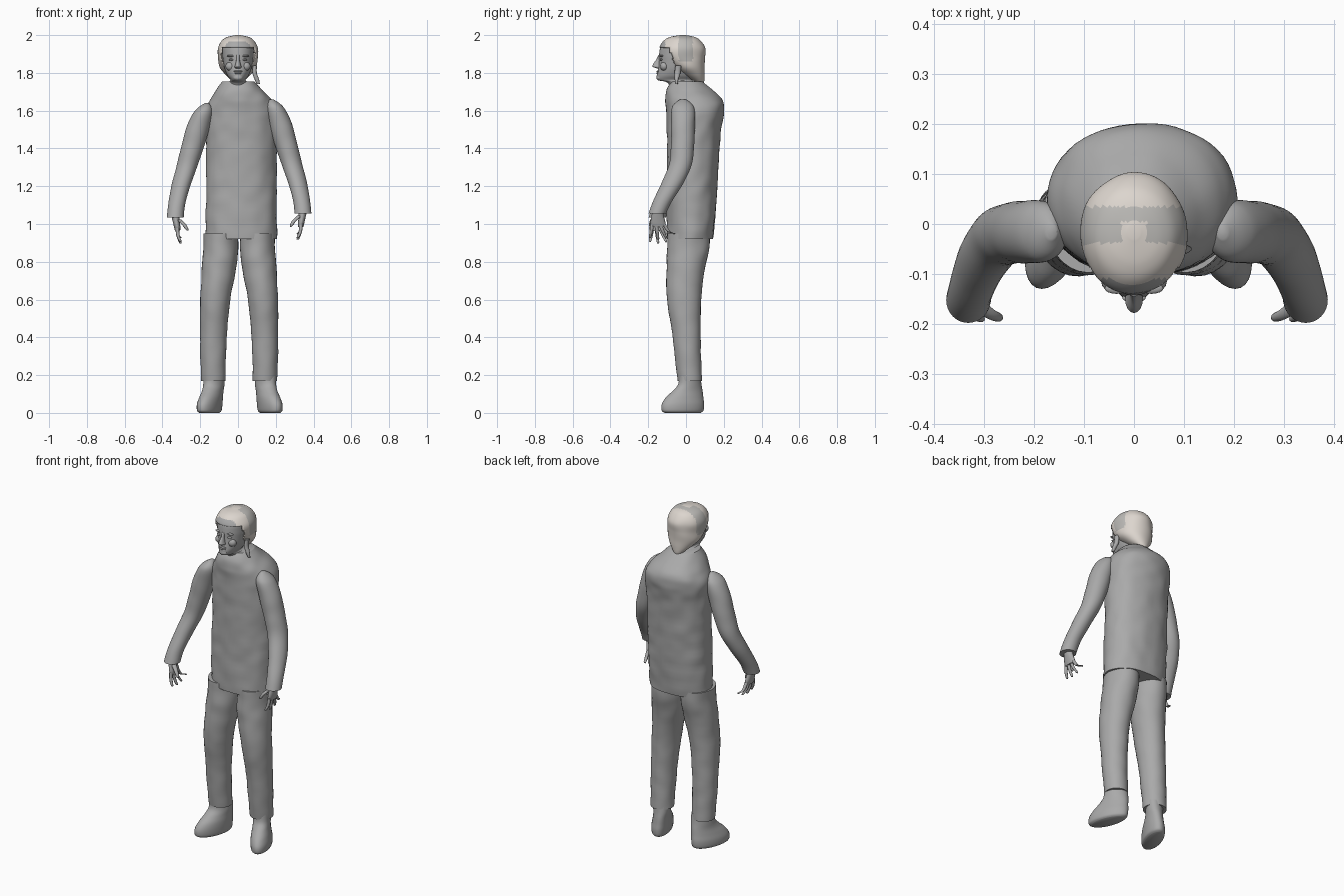
import bpy, bmesh, math
from mathutils import Vector, noise

if "Cube" in bpy.data.objects:
    bpy.data.objects.remove(bpy.data.objects["Cube"])


def material(name, colour):
    mat = bpy.data.materials.new(name)
    mat.use_nodes = True
    mat.diffuse_color = (*colour, 1)
    mat.node_tree.nodes["Principled BSDF"].inputs["Base Color"].default_value = (*colour, 1)
    return mat


grey = material("plain grey", (0.4, 0.4, 0.4))
pale = material("pale hair", (0.72, 0.67, 0.62))
band_grey = material("hair band grey", (0.5, 0.49, 0.47))


def finish(name, bm, mats):
    """Turn a bmesh into a smooth-shaded object."""
    bmesh.ops.recalc_face_normals(bm, faces=bm.faces)
    mesh = bpy.data.meshes.new(name)
    bm.to_mesh(mesh)
    bm.free()
    for mat in mats:
        mesh.materials.append(mat)
    obj = bpy.data.objects.new(name, mesh)
    bpy.context.collection.objects.link(obj)
    bpy.ops.object.select_all(action="DESELECT")
    bpy.context.view_layer.objects.active = obj
    obj.select_set(True)
    bpy.ops.object.shade_smooth_by_angle(angle=math.radians(50))
    return obj


def spline(rings, steps):
    """Catmull-Rom blend between the given rings."""
    rings = [Vector(r) for r in rings]
    ends = [rings[0]] + rings + [rings[-1]]
    out = []
    for a, b, c, d in zip(ends, ends[1:], ends[2:], ends[3:]):
        for i in range(steps):
            t = i / steps
            out.append(b + (c - a) * (t / 2) + (a * 2 - b * 5 + c * 4 - d) * (t * t / 2)
                       + (b * 3 - a - c * 3 + d) * (t ** 3 / 2))
    return out + [rings[-1]]


def loft(name, rings, sides=32, steps=5, side=1, offset=(0, 0, 0), shear=0,
         power=2, wrinkle=0, mats=(grey,), rule=None, remove=None):
    """Skin level rings of (x, y, z, half width, half depth)."""
    bm = bmesh.new()
    loops = []
    for x, y, z, rx, ry in spline(rings, steps):
        loop = []
        for k in range(sides):
            a = math.tau * k / sides
            c, s = math.cos(a), math.sin(a)
            px = math.copysign(abs(c) ** (2 / power), c) * rx
            py = math.copysign(abs(s) ** (2 / power), s) * ry
            swell = 1 + wrinkle * noise.noise(Vector((x + px, y + py, z)) * 14)
            p = Vector((side * (x + px * swell + shear * py), y + py * swell, z))
            loop.append(bm.verts.new(p + Vector(offset)))
        loops.append(loop)
    for low, high in zip(loops, loops[1:]):
        for k in range(sides):
            n = (k + 1) % sides
            bm.faces.new((low[k], low[n], high[n], high[k]))
    bm.faces.new(loops[0])
    bm.faces.new(loops[-1])
    if remove:
        gone = [f for f in bm.faces if remove(f.calc_center_median())]
        bmesh.ops.delete(bm, geom=gone, context="FACES")
    if rule:
        for f in bm.faces:
            f.material_index = rule(f.calc_center_median())
    return finish(name, bm, mats)


def ball(name, centre, size):
    bm = bmesh.new()
    bmesh.ops.create_uvsphere(bm, u_segments=16, v_segments=10, radius=1)
    for v in bm.verts:
        v.co = Vector(centre) + Vector(size) * v.co
    return finish(name, bm, [grey])


# Long tunic with sloping shoulders and a rounded back
loft("tunic", [
    (.017, .022, .92, .188, .122), (.017, .03, 1.1, .188, .13), (.017, .036, 1.3, .187, .135),
    (.017, .042, 1.5, .187, .143), (.017, .05, 1.6, .187, .153), (.014, .042, 1.66, .16, .15),
    (.006, .018, 1.71, .12, .122), (0, .005, 1.755, .085, .08)],
    sides=56, steps=8, power=2.2, wrinkle=.035)

# Legs, feet, sleeves and hands, built once per side
for side, word in ((-1, "right"), (1, "left")):
    shift = .012 * (side + 1) / 2
    loft(word + "_trouser_leg", [
        (.13, .02, .17, .064, .064), (.132, .01, .3, .068, .07), (.128, 0, .45, .072, .077),
        (.12, -.01, .6, .08, .09), (.102, -.003, .75, .09, .1), (.092, .01, .85, .092, .11),
        (.092, .015, .95, .09, .11)],
        side=side, offset=(shift, 0, 0), steps=6, wrinkle=.04)
    loft(word + "_shoe", [
        (.152, -.018, 0, .045, .095), (.152, -.018, .012, .056, .11), (.15, -.016, .045, .059, .112),
        (.143, -.008, .08, .056, .1), (.134, .008, .115, .052, .08), (.128, .02, .15, .053, .062),
        (.128, .02, .2, .054, .056)],
        side=side, offset=(shift * 1.5, 0, 0), shear=-.3)

    rise = .02 * (side + 1) / 2
    move = (shift, 0, rise)
    loft(word + "_sleeve", [
        (.332, -.152, 1.035, .044, .046), (.325, -.125, 1.1, .045, .05), (.303, -.07, 1.2, .05, .058),
        (.272, -.028, 1.3, .055, .06), (.243, -.018, 1.4, .06, .061), (.215, -.016, 1.5, .062, .063),
        (.188, -.016, 1.58, .053, .062), (.175, -.016, 1.615, .038, .048), (.165, -.016, 1.64, .01, .014)],
        side=side, offset=move, wrinkle=.03)
    loft(word + "_palm", [
        (.32, -.145, .965, .014, .036), (.322, -.148, .985, .017, .04), (.328, -.15, 1.02, .019, .033),
        (.332, -.15, 1.06, .024, .026)], side=side, offset=move, sides=16)
    for i, finger in enumerate(("index", "middle", "ring", "little")):
        y = -.178 + .02 * i
        tip = y - .012 + .022 * i
        drop = (.905, .897, .903, .925)[i]
        loft(f"{word}_{finger}_finger", [
            (.304, tip, drop, .003, .003), (.306, tip, drop + .006, .007, .007),
            (.318, (y + tip) / 2, .94, .009, .009), (.321, y, .98, .01, .011)],
            side=side, offset=move, sides=10, steps=3)
    loft(word + "_thumb", [
        (.268, -.188, .965, .004, .004), (.272, -.187, .975, .009, .009),
        (.288, -.18, 1.0, .012, .011), (.318, -.16, 1.025, .016, .014)],
        side=side, offset=move, sides=10, steps=3)

# Head and face
loft("head", [
    (0, -.02, 1.7, .055, .06), (0, -.028, 1.748, .05, .07), (0, -.058, 1.762, .04, .092),
    (0, -.055, 1.785, .056, .1), (0, -.05, 1.82, .07, .098), (0, -.045, 1.86, .078, .098),
    (0, -.038, 1.9, .083, .104), (0, -.03, 1.95, .082, .1), (0, -.025, 1.985, .045, .055)])
loft("nose", [
    (0, -.135, 1.822, .012, .012), (0, -.15, 1.832, .018, .026), (0, -.148, 1.845, .014, .027),
    (0, -.14, 1.87, .009, .018), (0, -.135, 1.895, .009, .01)], sides=16)
ball("chin", (0, -.14, 1.775), (.026, .016, .016))
ball("upper_lip", (0, -.148, 1.808), (.024, .009, .005))
ball("lower_lip", (0, -.148, 1.799), (.02, .009, .006))
for side, word in ((-1, "right"), (1, "left")):
    ball(word + "_eye", (side * .034, -.13, 1.87), (.015, .009, .006))
    ball(word + "_brow", (side * .035, -.129, 1.89), (.024, .011, .006))
    ball(word + "_cheek", (side * .04, -.115, 1.835), (.026, .022, .024))


def face_opening(p):
    return p.z < 1.935 and p.y < -.045 - (p.z - 1.8) * .35


def hair_colour(p):
    if -.038 < p.y < .035 and p.z > 1.86 and not (abs(p.x) < .025 and p.y < .005):
        return 1
    return 2 if p.y < -.11 and p.z < 1.965 else 0


# Gathered hair with a band over the crown
hair = loft("hair", [
    (0, .078, 1.735, .012, .012), (0, .07, 1.755, .03, .026), (0, .04, 1.79, .066, .058),
    (0, .012, 1.83, .095, .086), (0, -.015, 1.88, .106, .115), (0, -.02, 1.93, .107, .121),
    (0, -.02, 1.97, .086, .098), (0, -.018, 1.99, .056, .066), (0, -.016, 2.0, .012, .014)],
    sides=64, steps=8, wrinkle=.03, mats=(pale, band_grey, grey),
    rule=hair_colour, remove=face_opening)
shell = hair.modifiers.new("thickness", "SOLIDIFY")
shell.thickness = .008
loft("loose_strand", [
    (.108, -.05, 1.74, .008, .006), (.1, -.05, 1.765, .012, .01), (.088, -.045, 1.8, .012, .016),
    (.09, -.04, 1.84, .01, .016)], sides=12)
